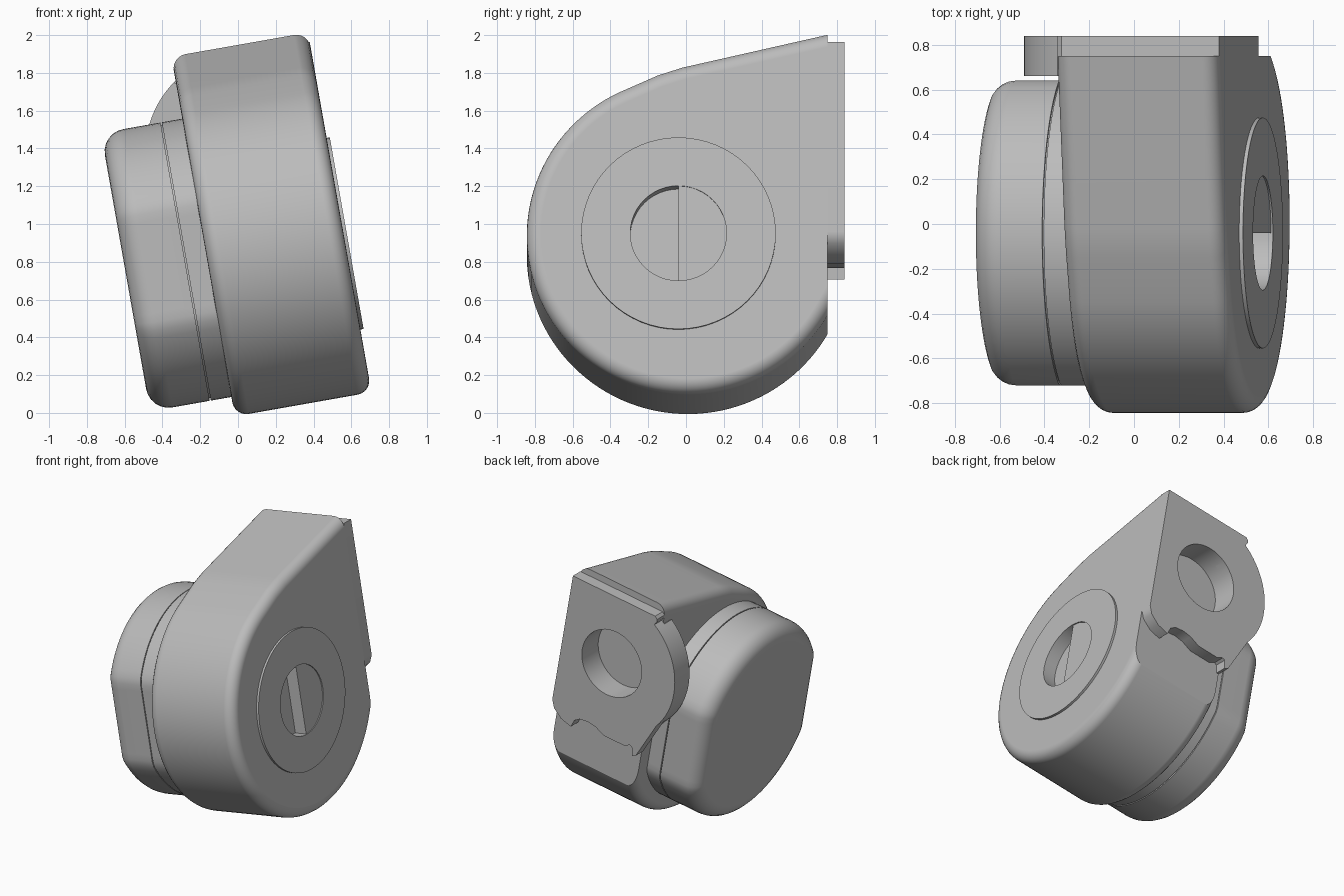
import bpy, bmesh, math
from mathutils import Vector

if "Cube" in bpy.data.objects:
    bpy.data.objects.remove(bpy.data.objects["Cube"], do_unlink=True)

TILT = math.radians(-10)
grey = bpy.data.materials.new("plain grey")
grey.use_nodes = True
grey.diffuse_color = (0.5, 0.5, 0.5, 1)
grey.node_tree.nodes["Principled BSDF"].inputs["Base Color"].default_value = (0.5, 0.5, 0.5, 1)


def arc(ca, cb, r, start, end, n):
    """Points on an arc, angles in degrees."""
    angles = [math.radians(start + (end - start) * i / n) for i in range(n + 1)]
    return [(ca + r * math.cos(t), cb + r * math.sin(t)) for t in angles]


def prism(name, outline, lo, hi, axis="x", fillet=0, ends=(), trim=None):
    """Extrude an outline along x (y,z points) or y (x,z points), rounding the chosen ends."""
    def place(p, d):
        return (d, p[0], p[1]) if axis == "x" else (p[0], d, p[1])
    bm = bmesh.new()
    rings = [[bm.verts.new(place(p, d)) for p in outline] for d in (lo, hi)]
    caps = [bm.faces.new(ring) for ring in rings]
    n = len(outline)
    for i in range(n):
        j = (i + 1) % n
        bm.faces.new((rings[0][i], rings[0][j], rings[1][j], rings[1][i]))
    bmesh.ops.recalc_face_normals(bm, faces=bm.faces)
    if fillet:
        rim = [e for k in ends for e in caps[k].edges]
        bmesh.ops.bevel(bm, geom=rim, offset=fillet, segments=6, profile=0.5,
                        affect="EDGES", clamp_overlap=False)
    if trim is not None:
        cut = bmesh.ops.bisect_plane(bm, geom=bm.verts[:] + bm.edges[:] + bm.faces[:],
                                     plane_co=Vector((0, trim, 0)),
                                     plane_no=Vector((0, 1, 0)), clear_outer=True)
        edges = [e for e in cut["geom_cut"] if isinstance(e, bmesh.types.BMEdge)]
        bmesh.ops.contextual_create(bm, geom=edges)
        bmesh.ops.recalc_face_normals(bm, faces=bm.faces)
    mesh = bpy.data.meshes.new(name)
    bm.to_mesh(mesh)
    bm.free()
    mesh.materials.append(grey)
    obj = bpy.data.objects.new(name, mesh)
    bpy.context.collection.objects.link(obj)
    obj.rotation_euler = (0, TILT, 0)
    return obj


def activate(obj):
    bpy.ops.object.select_all(action="DESELECT")
    obj.select_set(True)
    bpy.context.view_layer.objects.active = obj


def carve(cutter, targets):
    """Subtract the cutter from each target, then discard it."""
    cutter.hide_render = True
    for obj in targets:
        activate(obj)
        mod = obj.modifiers.new("carve", "BOOLEAN")
        mod.operation, mod.solver, mod.object = "DIFFERENCE", "EXACT", cutter
        bpy.ops.object.modifier_apply(modifier=mod.name)
    bpy.data.objects.remove(cutter, do_unlink=True)


CY, CZ = -0.04, 0.837          # axis of the round parts

# Teardrop housing with rounded rims and a flat back
housing_outline = arc(0.01, 0.838, 0.853, -29, -248, 72)
housing_outline += [(-0.15, 1.70), (-0.02, 1.742), (1.0, 1.976), (1.0, 0.87)]
housing = prism("housing", housing_outline, -0.02, 0.715, fillet=0.075, ends=(0, 1), trim=0.75)


# Round side knob with a flat on front and back, split by a thin seam
def knob_outline(r, half):
    return [(min(max(y, CY - half), CY + half), z)
            for y, z in arc(CY, CZ, r, 0, 360, 96)[:-1]]


knob_cap = prism("knob_cap", knob_outline(0.748, 0.68), -0.457, -0.137, fillet=0.12, ends=(0,))
knob_core = prism("knob_core", knob_outline(0.735, 0.667), -0.2, -0.05)
knob_base = prism("knob_base", knob_outline(0.748, 0.68), -0.13, 0.05)

# Low round cover on the opposite side
cover = prism("cover_disc", arc(CY, CZ, 0.515, 0, 360, 64)[:-1], 0.69, 0.732)

# Back plate with a round lobe and a stepped lower edge
HX, HZ, LOBE = 0.286, 1.345, 0.54
plate_outline = [(0.715, 1.868), (0.715, 0.85), (0.69, 0.79), (0.62, 0.735), (0.53, 0.71),
                 (0.51, 0.77), (0.47, 0.80), (0.40, 0.81), (0.33, 0.80), (0.25, 0.765),
                 (0.08, 0.765), (0.03, 0.79), (0.01, 0.78), (0.0, 0.716), (-0.03, 0.73)]
plate_outline += arc(HX, HZ, LOBE, 215, 126, 24)
plate_outline += [(-0.005, 1.80), (-0.02, 1.83), (-0.02, 1.85), (0.0, 1.868)]
plate = prism("back_plate", plate_outline, 0.75, 0.84, axis="y")

# Thicker part of the lobe beside the housing
lobe = prism("plate_lobe", arc(HX, HZ, LOBE, 126, 215, 24) + [(-0.02, 0.85), (0.0, 0.85), (0.0, 1.76)],
             0.66, 0.751, axis="y")

# Round blind hole in the back
carve(prism("hole_cutter", arc(HX, HZ, 0.256, 0, 360, 48)[:-1], 0.64, 1.0, axis="y"),
      [housing, plate])

# Round recess in the cover: one half deep, the other nearly flush
carve(prism("deep_cutter", arc(CY, CZ, 0.255, 90, 270, 24), 0.63, 0.9), [housing, cover])
carve(prism("shallow_cutter", arc(CY, CZ, 0.255, -90, 90, 24), 0.724, 0.9), [cover])

# Smooth rounded areas, keep hard edges crisp
for obj in (housing, knob_cap, knob_core, knob_base, cover, plate, lobe):
    activate(obj)
    bpy.ops.object.shade_smooth_by_angle(angle=math.radians(30))
    mod = obj.modifiers.new("weighted normals", "WEIGHTED_NORMAL")
    mod.keep_sharp = True
